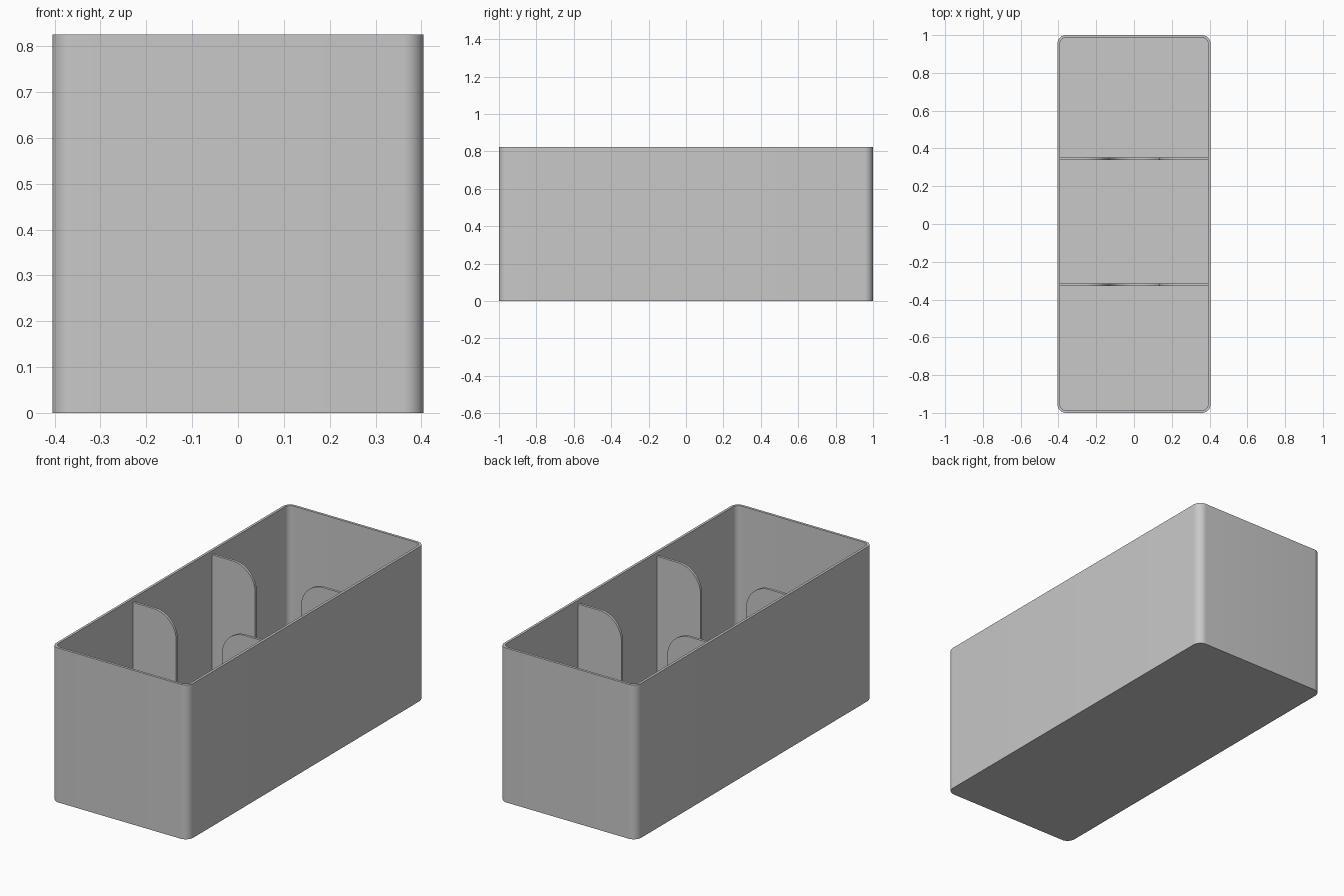
import bpy
import bmesh
import math

cube = bpy.data.objects.get("Cube")
if cube:
    bpy.data.objects.remove(cube, do_unlink=True)

WIDTH, LENGTH, HEIGHT = 0.81, 2.0, 0.825
WALL, CORNER = 0.0135, 0.045
SLOT = 0.135          # half width of the finger slot and radius of its curves
DIVIDER_TOP, SLOT_BOTTOM = 0.805, 0.18
DIVIDER_THICK = 0.0135

grey = bpy.data.materials.new("plain grey")
grey.use_nodes = True
grey.diffuse_color = (0.58, 0.58, 0.58, 1)
grey.node_tree.nodes["Principled BSDF"].inputs["Base Color"].default_value = grey.diffuse_color


def arc(cx, cy, radius, start, end, steps=12):
    """Points on an arc, angles in degrees."""
    angles = [math.radians(start + (end - start) * i / steps) for i in range(steps + 1)]
    return [(cx + radius * math.cos(a), cy + radius * math.sin(a)) for a in angles]


def rounded_rect(inset):
    hx, hy, r = WIDTH / 2 - inset, LENGTH / 2 - inset, CORNER - inset
    points = []
    for i, (sx, sy) in enumerate([(1, 1), (-1, 1), (-1, -1), (1, -1)]):
        points += arc(sx * (hx - r), sy * (hy - r), r, 90 * i, 90 * i + 90)
    return points


def loft(name, rings):
    """Bridge matching rings of points in order and cap both ends."""
    bm = bmesh.new()
    loops = [[bm.verts.new(p) for p in ring] for ring in rings]
    n = len(loops[0])
    for a, b in zip(loops, loops[1:]):
        for i in range(n):
            j = (i + 1) % n
            bm.faces.new((a[i], a[j], b[j], b[i]))
    bm.faces.new(loops[0][::-1])
    bm.faces.new(loops[-1])
    bmesh.ops.recalc_face_normals(bm, faces=bm.faces)
    mesh = bpy.data.meshes.new(name)
    bm.to_mesh(mesh)
    bm.free()
    obj = bpy.data.objects.new(name, mesh)
    bpy.context.collection.objects.link(obj)
    mesh.materials.append(grey)
    bpy.ops.object.select_all(action="DESELECT")
    obj.select_set(True)
    bpy.context.view_layer.objects.active = obj
    bpy.ops.object.shade_smooth_by_angle(angle=math.radians(30))
    return obj


# Open box: outside wall, rim, inside wall and floor
levels = [(0, 0), (0, HEIGHT), (WALL, HEIGHT), (WALL, WALL)]
loft("box", [[(x, y, z) for x, y in rounded_rect(inset)] for inset, z in levels])

# Divider outline: flared top corners and a round-bottomed finger slot
edge = WIDTH / 2 - WALL / 2
left_half = [(-edge, WALL / 2), (-edge, DIVIDER_TOP)]
left_half += arc(-2 * SLOT, DIVIDER_TOP - SLOT, SLOT, 90, 0)
left_half += arc(0, SLOT_BOTTOM + SLOT, SLOT, 180, 270)
outline = left_half + [(-x, z) for x, z in left_half[-2::-1]]

for name, y in [("front_divider", -0.322), ("back_divider", 0.345)]:
    loft(name, [[(x, y + side * DIVIDER_THICK / 2, z) for x, z in outline]
                for side in (-1, 1)])
